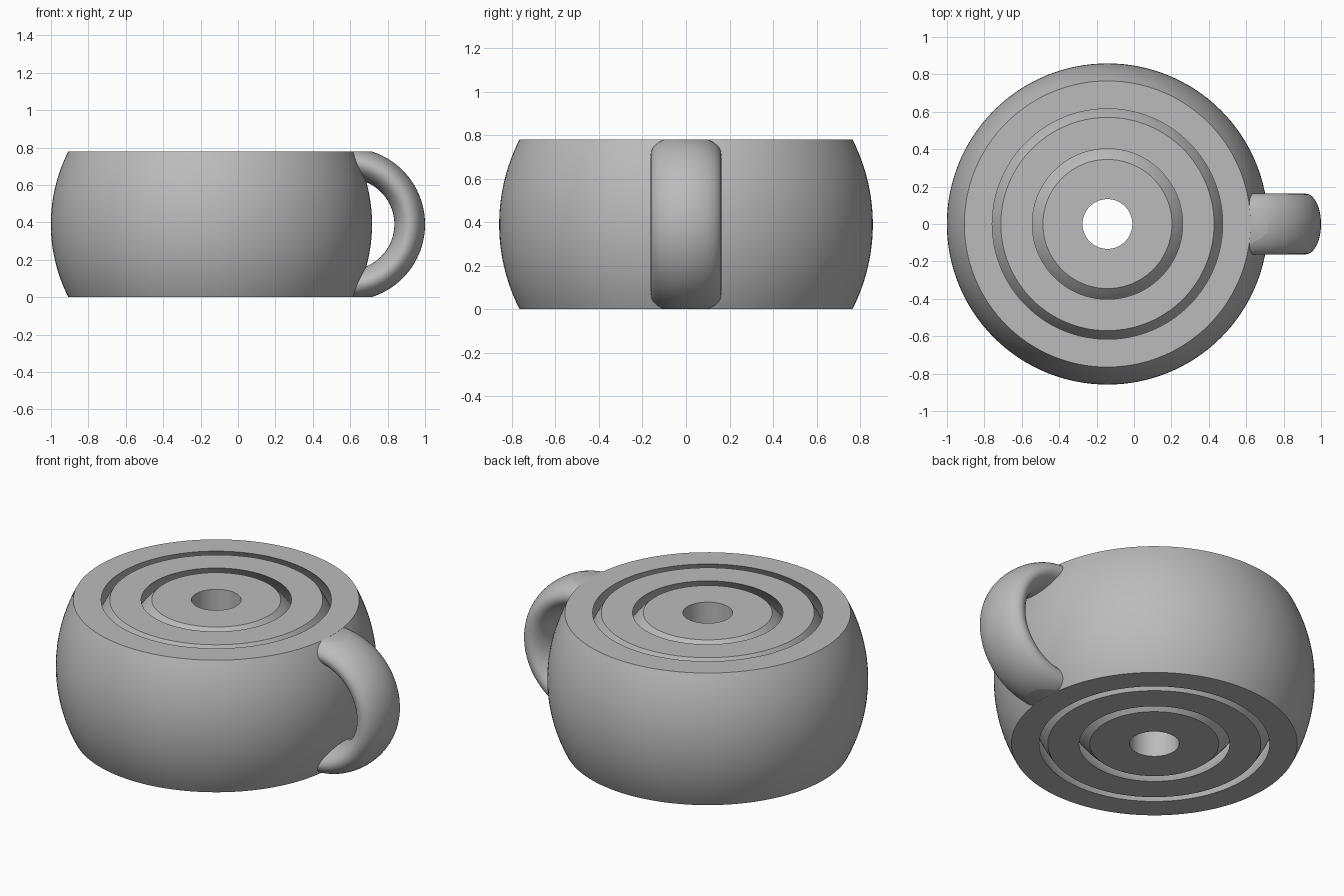
import bpy, bmesh, math
from mathutils import Vector

cube = bpy.data.objects.get("Cube")
if cube:
    bpy.data.objects.remove(cube)

HALF = 0.39          # half the height of every ring
CENTER_X = -0.142    # axis of the nested rings

grey = bpy.data.materials.new("plain grey")
grey.use_nodes = True
colour = (0.5, 0.5, 0.5, 1)
grey.diffuse_color = colour
grey.node_tree.nodes["Principled BSDF"].inputs["Base Color"].default_value = colour


def finish(name, bm, x):
    """Turn a bmesh into a smooth shaded object with sharp rims."""
    bmesh.ops.recalc_face_normals(bm, faces=bm.faces)
    mesh = bpy.data.meshes.new(name)
    bm.to_mesh(mesh)
    bm.free()
    mesh.materials.append(grey)
    obj = bpy.data.objects.new(name, mesh)
    bpy.context.collection.objects.link(obj)
    obj.location = (x, 0, HALF)
    bpy.ops.object.select_all(action='DESELECT')
    obj.select_set(True)
    bpy.context.view_layer.objects.active = obj
    bpy.ops.object.shade_smooth_by_angle(angle=math.radians(30))
    return obj


def sphere_wall(rim, steps=24):
    """Bottom-to-top arc of a sphere that has the given radius at both rims."""
    limit = math.atan2(HALF, rim)
    radius = math.hypot(rim, HALF)
    angles = [limit * (2 * i / steps - 1) for i in range(steps + 1)]
    return [(radius * math.cos(a), radius * math.sin(a)) for a in angles]


def loft(rows, close_rows):
    """Bridge equal closed loops of points into a skin."""
    bm = bmesh.new()
    loops = [[bm.verts.new(p) for p in row] for row in rows]
    count = len(loops[0])
    for i in range(len(loops) if close_rows else len(loops) - 1):
        a, b = loops[i], loops[(i + 1) % len(loops)]
        for j in range(count):
            k = (j + 1) % count
            bm.faces.new((a[j], a[k], b[k], b[j]))
    return bm, loops


def ring(name, outer, inner, segments=128):
    """Lathe a closed profile made of an outer and an inner wall."""
    profile = outer + inner[::-1]
    rows = []
    for i in range(segments):
        a = math.tau * i / segments
        rows.append([(r * math.cos(a), r * math.sin(a), z) for r, z in profile])
    bm, _ = loft(rows, True)
    return finish(name, bm, CENTER_X)


# Nested rings, free to turn inside one another
ring("outer_ring", sphere_wall(0.765), sphere_wall(0.616))
ring("middle_ring", sphere_wall(0.57), sphere_wall(0.402))
ring("inner_core", sphere_wall(0.345), [(0.133, -HALF), (0.133, HALF)])

# Handle: half loop with an oval section, trimmed flat at top and bottom
ARC, THICK, WIDE = 0.326, 0.082, 0.162
rows = []
for i in range(49):
    a = math.pi * (i / 48 - 0.5)
    row = []
    for j in range(48):
        t = math.tau * j / 48
        r = ARC + THICK * math.cos(t)
        row.append((r * math.cos(a), WIDE * math.sin(t), r * math.sin(a)))
    rows.append(row)
bm, loops = loft(rows, False)
for end in (loops[0], loops[-1]):
    bm.faces.new(end)
for side in (-1, 1):
    cut = bmesh.ops.bisect_plane(
        bm, geom=bm.verts[:] + bm.edges[:] + bm.faces[:],
        plane_co=Vector((0, 0, side * (HALF - 0.0005))),
        plane_no=Vector((0, 0, side)), clear_outer=True)
    rim = [e for e in cut["geom_cut"] if isinstance(e, bmesh.types.BMEdge)]
    bmesh.ops.holes_fill(bm, edges=rim, sides=0)
finish("handle", bm, 0.592)
